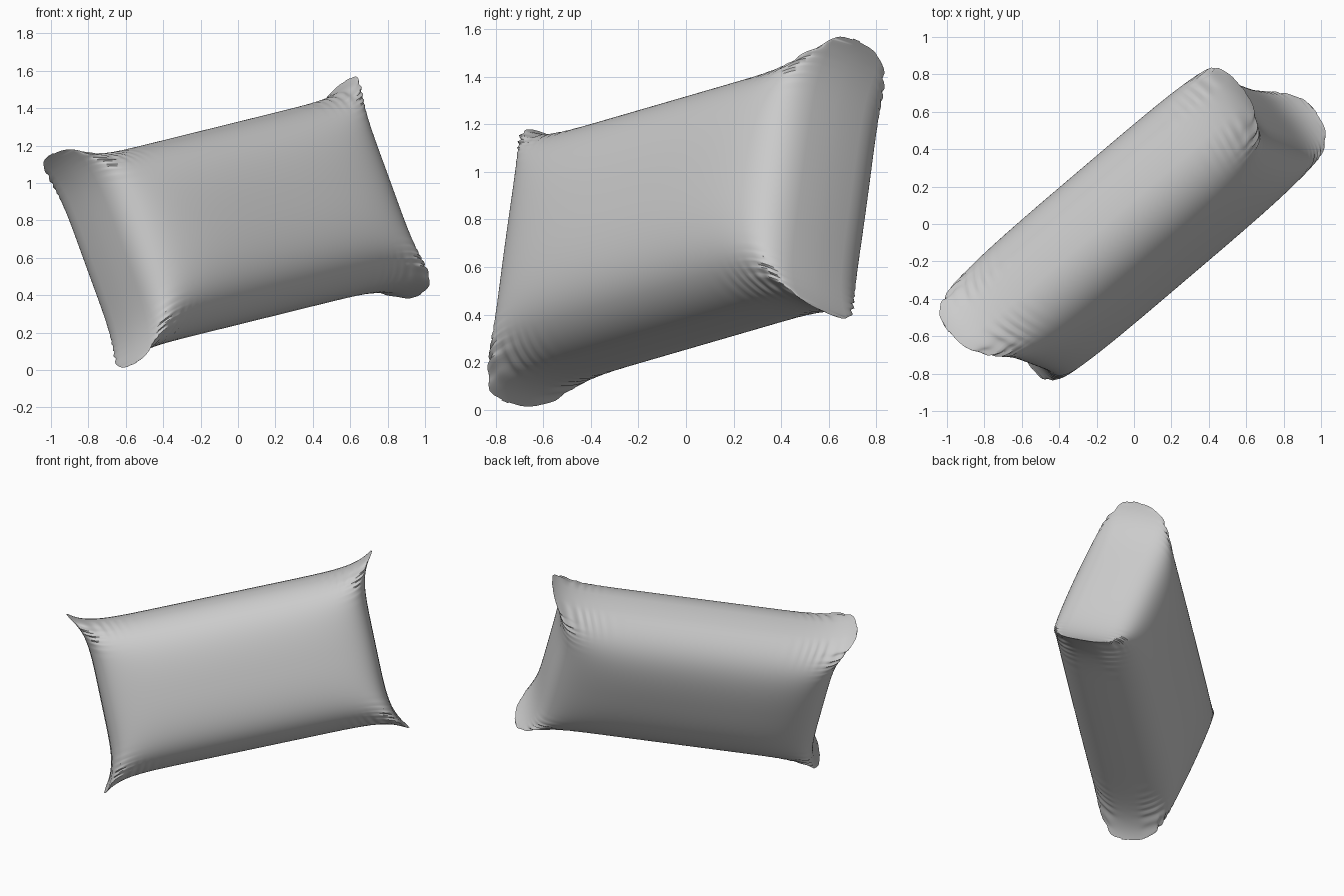
import bpy, bmesh, math
from mathutils import Matrix, Vector

if "Cube" in bpy.data.objects:
    bpy.data.objects.remove(bpy.data.objects["Cube"])

NU, NV = 140, 96            # panel resolution
THICK, RIM = 0.385, 0.018   # bulge and half width of the seam band


def spread(i, n):
    """Grid parameter -1..1, denser towards the edges."""
    a = -1 + 2 * i / n
    return 0.25 * a + 0.75 * math.sin(a * math.pi / 2)


def dome(a, p):
    return max(1 - abs(a) ** p, 0) ** (1 / p)


def puckers(along, across, phase):
    """Gathered folds at right angles to a seam, strongest near corners."""
    edge = math.exp(-((1 - abs(across)) / 0.13) ** 2) * min(1, (1 - abs(across)) * 40)
    corner = math.exp(-((abs(along) - 0.84) / 0.17) ** 2)
    return edge * corner * math.sin(along * 95 + phase + 2 * math.sin(along * 17))


def pillow_point(s, t, side):
    # outline: sides drawn in between the four corner ears
    u = s * (0.935 + 0.105 * abs(t) ** 5)
    v = t * (0.525 + 0.085 * abs(s) ** 9)
    # blunt inflated profile: soft minimum of the two domes
    fu, fv = max(dome(s, 3.6), 1e-3), max(dome(t, 2.2), 1e-3)
    f = (fu ** -6 + fv ** -6) ** (-1 / 6)
    n = RIM + THICK * f
    fold = 0.010 * (puckers(s, t, side) + puckers(t * 0.95, s, 2 * side))
    n += fold
    # slightly twisted gathered ears
    ear = (abs(s) * abs(t)) ** 24
    return Vector((u, v, side * n + 0.03 * ear * (1 if s * t > 0 else -1)))


bm = bmesh.new()
grids = {}
for side in (1, -1):
    grid = [[bm.verts.new(pillow_point(spread(i, NU), spread(j, NV), side))
             for j in range(NV + 1)] for i in range(NU + 1)]
    grids[side] = grid
    for i in range(NU):
        for j in range(NV):
            bm.faces.new((grid[i][j], grid[i + 1][j], grid[i + 1][j + 1], grid[i][j + 1]))

# seam band joining the two panels
loop = ([(i, 0) for i in range(NU)] + [(NU, j) for j in range(NV)]
        + [(i, NV) for i in range(NU, 0, -1)] + [(0, j) for j in range(NV, 0, -1)])
for (a, b), (c, d) in zip(loop, loop[1:] + loop[:1]):
    f, k = grids[1], grids[-1]
    bm.faces.new((f[a][b], k[a][b], k[c][d], f[c][d]))
bmesh.ops.recalc_face_normals(bm, faces=bm.faces)

# tilt the pillow into its tumbled pose
u = Vector((0.748, 0.637, 0.185)).normalized()
v = Vector((-0.34, 0.127, 0.932))
n = u.cross(v).normalized()
v = n.cross(u)
pose = Matrix((u, v, n)).transposed().to_4x4()
bm.transform(Matrix.Translation((0, 0, 0.785)) @ pose)

mesh = bpy.data.meshes.new("pillow")
bm.to_mesh(mesh)
bm.free()
pillow = bpy.data.objects.new("pillow", mesh)
bpy.context.collection.objects.link(pillow)
bpy.context.view_layer.objects.active = pillow
pillow.select_set(True)
bpy.ops.object.shade_smooth_by_angle(angle=math.radians(50))
